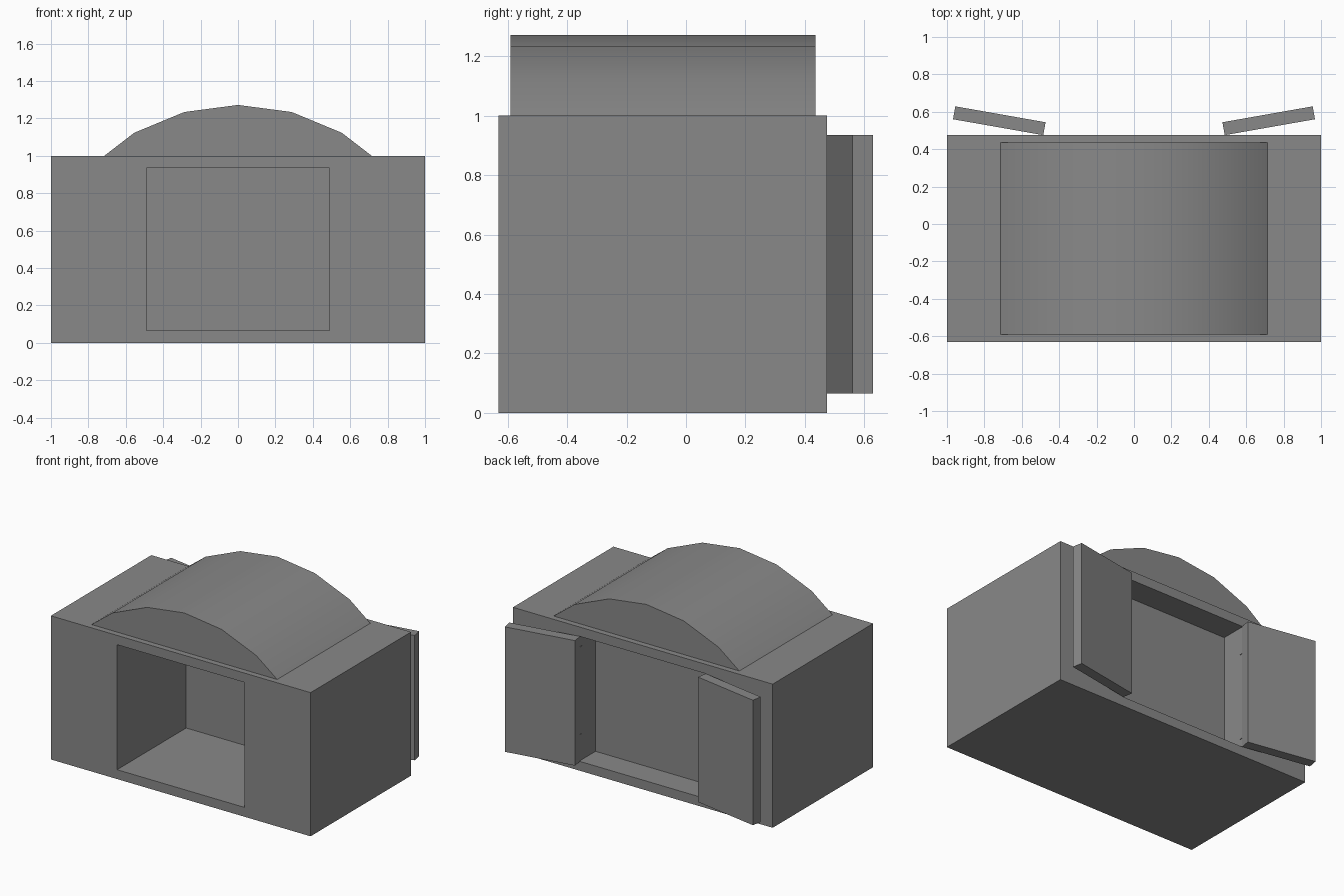
import bpy
import bmesh
import math
from mathutils import Matrix, Vector

cube = bpy.data.objects.get("Cube")
if cube:
    bpy.data.objects.remove(cube, do_unlink=True)

GREY = (0.25, 0.25, 0.25, 1.0)
grey = bpy.data.materials.new("plain grey")
grey.use_nodes = True
grey.diffuse_color = GREY
grey.node_tree.nodes["Principled BSDF"].inputs["Base Color"].default_value = GREY

FRONT, BACK = -0.63, 0.475
HALF_OPEN, OPEN_LOW, OPEN_HIGH = 0.49, 0.065, 0.935


def finish(name, bm):
    """Turn a bmesh into a grey object."""
    bmesh.ops.recalc_face_normals(bm, faces=bm.faces)
    mesh = bpy.data.meshes.new(name)
    bm.to_mesh(mesh)
    bm.free()
    mesh.materials.append(grey)
    obj = bpy.data.objects.new(name, mesh)
    bpy.context.collection.objects.link(obj)
    return obj


def box(name, low, high, transform=Matrix()):
    """Box between two corners, optionally transformed."""
    low, high = Vector(low), Vector(high)
    place = Matrix.Translation((low + high) / 2) @ Matrix.Diagonal((*(high - low), 1))
    bm = bmesh.new()
    bmesh.ops.create_cube(bm, size=1, matrix=transform @ place)
    return finish(name, bm)


def select_only(obj):
    bpy.ops.object.select_all(action="DESELECT")
    obj.select_set(True)
    bpy.context.view_layer.objects.active = obj


def cut(target, cutter):
    """Subtract a cutter from the target and discard the cutter."""
    mod = target.modifiers.new("recess", "BOOLEAN")
    mod.operation = "DIFFERENCE"
    mod.solver = "EXACT"
    mod.object = cutter
    select_only(target)
    bpy.ops.object.modifier_apply(modifier=mod.name)
    bpy.data.objects.remove(cutter, do_unlink=True)


# Main body with a deep front recess and a shallow rear one
body = box("body", (-1, FRONT, 0), (1, BACK, 1))
for y0, y1 in ((FRONT - 0.1, 0.13), (BACK - 0.18, BACK + 0.1)):
    cut(body, box("recess_cutter", (-HALF_OPEN, y0, OPEN_LOW), (HALF_OPEN, y1, OPEN_HIGH)))

# Curved roof: a slice of a wide faceted cylinder
RADIUS, STEP = 1.109, math.radians(15)
CENTRE = 1.272 - RADIUS
arc = [(RADIUS * math.sin(i * STEP), CENTRE + RADIUS * math.cos(i * STEP)) for i in range(-2, 3)]
profile = [(-0.715, 1.0)] + arc + [(0.715, 1.0)]
bm = bmesh.new()
end = bm.faces.new([bm.verts.new((x, -0.59, z)) for x, z in profile])
grown = bmesh.ops.extrude_face_region(bm, geom=[end], use_keep_orig=True)
bmesh.ops.translate(bm, vec=(0, 1.025, 0),
                    verts=[v for v in grown["geom"] if isinstance(v, bmesh.types.BMVert)])
roof = finish("curved_roof", bm)
select_only(roof)
bpy.ops.object.shade_smooth_by_angle(angle=math.radians(30))

# Rear doors swung open on their hinges, with hinge plates in the opening
for name, side in (("left", 1), ("right", -1)):
    swing = (Matrix.Translation((side * 0.485, BACK, 0))
             @ Matrix.Rotation(math.radians(10) * side, 4, "Z")
             @ Matrix.Diagonal((side, 1, 1, 1)))
    box(name + "_door", (0, 0, OPEN_LOW), (0.49, 0.07, OPEN_HIGH), swing)
    for level, z in (("lower", 0.13), ("upper", 0.74)):
        inner, outer = sorted((side * (HALF_OPEN - 0.004), side * (HALF_OPEN + 0.004)))
        box(f"{name}_{level}_hinge", (inner, BACK - 0.025, z), (outer, BACK - 0.003, z + 0.12))
